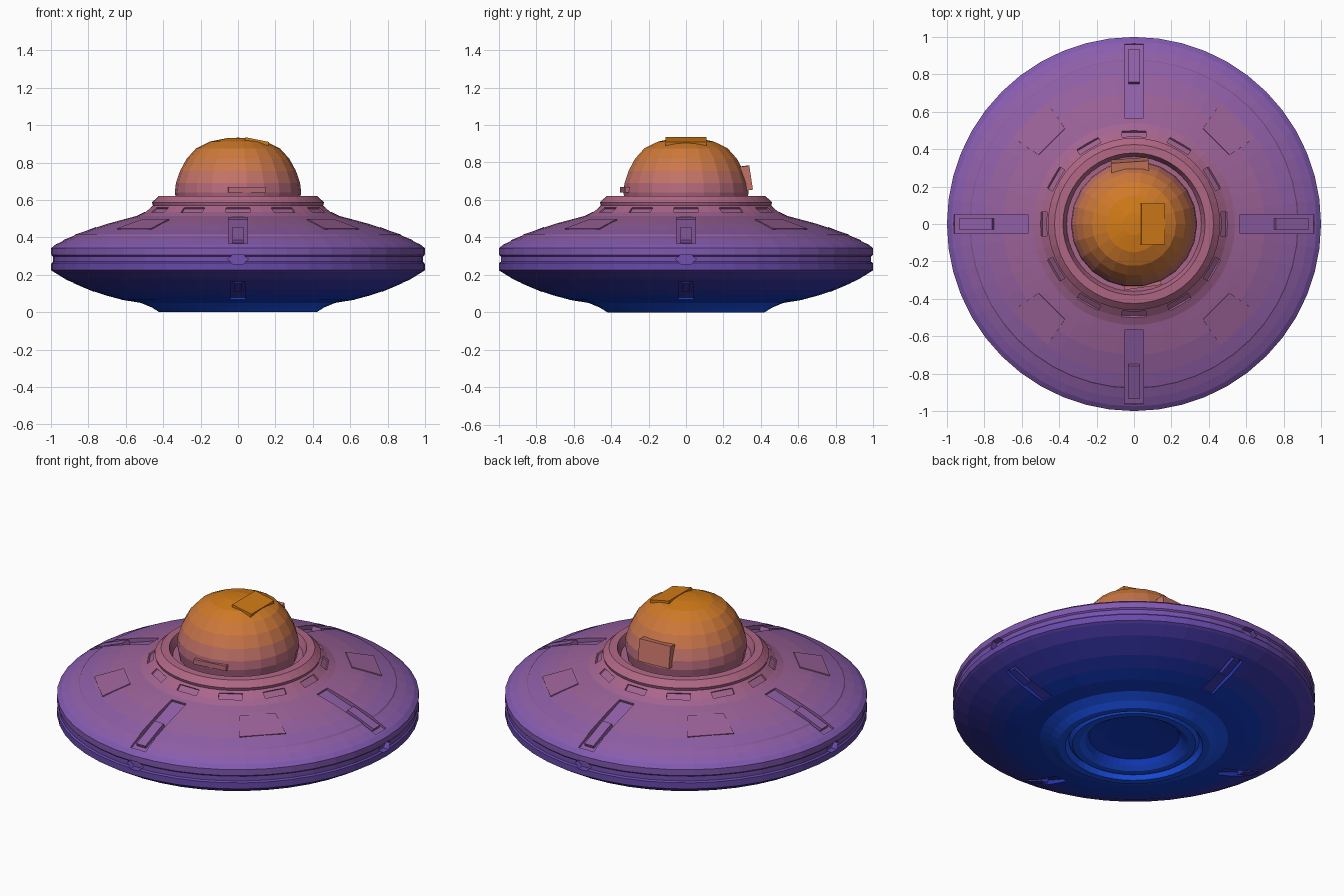
import bpy, bmesh
from math import pi, radians
from mathutils import Matrix, Vector

if "Cube" in bpy.data.objects:
    bpy.data.objects.remove(bpy.data.objects["Cube"])


def finish(name, bm):
    bmesh.ops.recalc_face_normals(bm, faces=bm.faces)
    mesh = bpy.data.meshes.new(name)
    bm.to_mesh(mesh)
    bm.free()
    ob = bpy.data.objects.new(name, mesh)
    bpy.context.collection.objects.link(ob)
    return ob


def lathe(name, profile, sides):
    """Spin an (r, z) profile that starts and ends on the axis."""
    bm = bmesh.new()
    verts = [bm.verts.new((r, 0, z)) for r, z in profile]
    edges = [bm.edges.new(p) for p in zip(verts, verts[1:])]
    bmesh.ops.spin(bm, geom=verts + edges, cent=(0, 0, 0), axis=(0, 0, 1),
                   angle=2 * pi, steps=sides, use_duplicate=False)
    bmesh.ops.remove_doubles(bm, verts=bm.verts, dist=1e-4)
    return finish(name, bm)


def place(angle, r, z, tilt):
    """Frame at radius r and height z, x pointing outward and down by tilt."""
    return (Matrix.Rotation(radians(angle), 4, 'Z') @ Matrix.Translation((r, 0, z))
            @ Matrix.Rotation(tilt, 4, 'Y'))


def add_box(bm, angle, r, z, tilt, size, taper=1.0):
    new = bmesh.ops.create_cube(bm, size=1)['verts']
    for v in new:
        if v.co.x > 0:
            v.co.y *= taper
    bmesh.ops.transform(bm, verts=new,
                        matrix=place(angle, r, z, tilt) @ Matrix.Diagonal((*size, 1)))


def boxes(name, angles, *args):
    bm = bmesh.new()
    for a in angles:
        add_box(bm, a, *args)
    return finish(name, bm)


def carve(target, cutter):
    cutter.hide_render = True
    mod = target.modifiers.new("carve", 'BOOLEAN')
    mod.operation = 'DIFFERENCE'
    mod.solver = 'EXACT'
    mod.object = cutter
    bpy.context.view_layer.objects.active = target
    bpy.ops.object.modifier_apply(modifier=mod.name)
    bpy.data.objects.remove(cutter)


QUARTERS = [0, 90, 180, 270]

# Saucer hull: recessed belly ring, curved underside, grooved rim, deck, collar, dome well
hull = lathe("saucer_hull", [
    (0, 0.07), (0.15, 0.07), (0.25, 0.06), (0.27, 0.03), (0.30, 0.012), (0.34, 0.012),
    (0.36, 0.03), (0.38, 0.0), (0.42, 0.0), (0.46, 0.025), (0.52, 0.05), (0.62, 0.066),
    (0.71, 0.09), (0.80, 0.12), (0.92, 0.175), (0.985, 0.215), (1.0, 0.225), (1.0, 0.262),
    (0.992, 0.27), (0.992, 0.298), (1.0, 0.306), (1.0, 0.342), (0.975, 0.362),
    (0.93, 0.385), (0.88, 0.407), (0.874, 0.415), (0.80, 0.44), (0.70, 0.473),
    (0.60, 0.50), (0.54, 0.515), (0.50, 0.535), (0.455, 0.57), (0.46, 0.587),
    (0.425, 0.62), (0.38, 0.622), (0.36, 0.575), (0, 0.575)], 48)

# Radial slots on the deck and underside, collar vents
carve(hull, boxes("deck_slot_cutter", QUARTERS, 0.77, 0.45, 0.33, (0.42, 0.10, 0.05)))
carve(hull, boxes("belly_slot_cutter", QUARTERS, 0.76, 0.107, -0.37, (0.28, 0.08, 0.05)))
carve(hull, boxes("vent_cutter", range(0, 360, 30), 0.485, 0.55, 0.72, (0.04, 0.13, 0.03)))

# Hexagonal ports in the rim
bm = bmesh.new()
for a in QUARTERS:
    new = bmesh.ops.create_cone(bm, cap_ends=True, segments=6, radius1=0.055,
                                radius2=0.055, depth=0.08)['verts']
    bmesh.ops.transform(bm, verts=new, matrix=place(a, 1.0, 0.283, pi / 2)
                        @ Matrix.Diagonal((0.55, 1, 1, 1)))
carve(hull, finish("port_cutter", bm))

# Fittings inside the slots, and thin deck plates on the diagonals
boxes("deck_slot_fittings", QUARTERS, 0.84, 0.402, 0.38, (0.19, 0.06, 0.04))
boxes("belly_slot_fittings", QUARTERS, 0.82, 0.146, -0.40, (0.12, 0.045, 0.03))
boxes("deck_plates", [45, 135, 225, 315], 0.70, 0.463, 0.30, (0.17, 0.20, 0.022), 1.3)

# Dome with its raised top plate, rear hatch and front sill
lathe("dome", [(0, 0.57), (0.325, 0.57), (0.338, 0.64), (0.332, 0.69), (0.31, 0.755),
               (0.275, 0.82), (0.225, 0.875), (0.15, 0.912), (0.06, 0.93), (0, 0.933)], 22)
boxes("dome_top_plate", [0], 0.10, 0.908, 0.2, (0.13, 0.22, 0.03))
boxes("dome_hatch", [94], 0.312, 0.715, -0.15, (0.06, 0.20, 0.13))
boxes("dome_front_sill", [278], 0.32, 0.655, 0, (0.045, 0.20, 0.03))

# Paint: colour bands by height, blue belly through purple deck to orange dome
STOPS = [(0.00, (.14, .36, 1.0)), (0.06, (.10, .24, .76)), (0.15, (.25, .22, .65)),
         (0.25, (.40, .29, .66)), (0.35, (.52, .36, .69)), (0.45, (.58, .38, .62)),
         (0.60, (.68, .40, .52)), (0.75, (.78, .46, .38)), (0.93, (.82, .48, .10))]
BANDS, TOP = 24, 0.94


def shade(z):
    for (z0, c0), (z1, c1) in zip(STOPS, STOPS[1:]):
        if z <= z1:
            break
    t = min(max((z - z0) / (z1 - z0), 0), 1)
    return [c ** 2.2 for c in Vector(c0).lerp(Vector(c1), t)]


paints = []
for i in range(BANDS):
    mat = bpy.data.materials.new(f"paint_band_{i}")
    mat.diffuse_color = (*shade((i + 0.5) * TOP / BANDS), 1)
    mat.use_nodes = True
    mat.node_tree.nodes["Principled BSDF"].inputs["Base Color"].default_value = mat.diffuse_color
    paints.append(mat)
for ob in list(bpy.context.collection.objects):
    ob.data.materials.clear()
    for mat in paints:
        ob.data.materials.append(mat)
    for f in ob.data.polygons:
        f.material_index = min(max(int(f.center.z / TOP * BANDS), 0), BANDS - 1)
